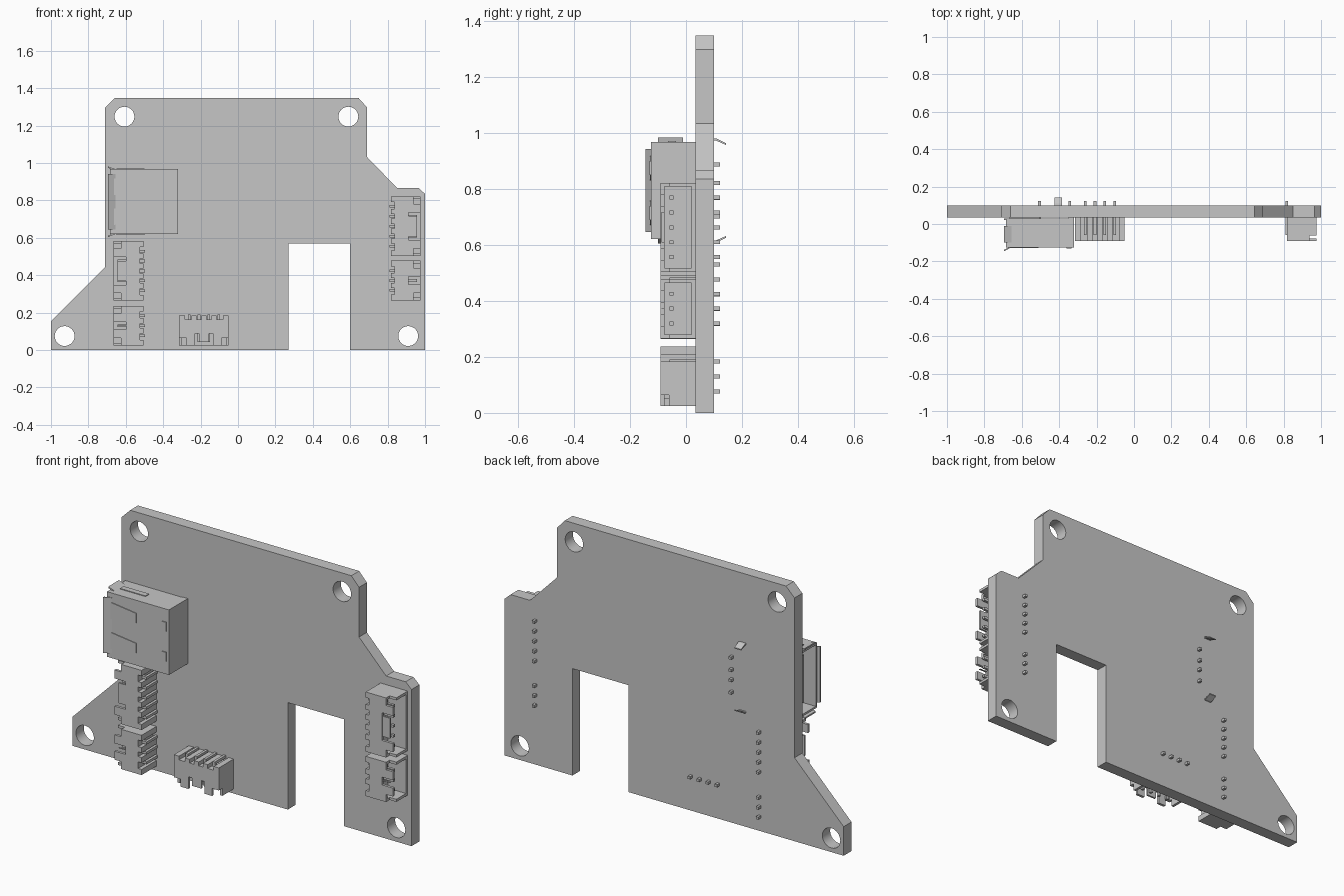
import bpy, bmesh, math
from mathutils import Vector

cube = bpy.data.objects.get("Cube")
if cube:
    bpy.data.objects.remove(cube, do_unlink=True)

# One plain grey for everything
GREY = bpy.data.materials.new("light grey")
GREY.use_nodes = True
GREY.diffuse_color = (.565, .565, .565, 1)
GREY.node_tree.nodes["Principled BSDF"].inputs["Base Color"].default_value = GREY.diffuse_color

FRONT, BACK = 0.034, 0.10      # board faces in y
PITCH = 0.053                  # pin spacing


def prism(bm, points, offset):
    """Polygon swept along an offset."""
    offset = Vector(offset)
    a = [bm.verts.new(p) for p in points]
    b = [bm.verts.new(Vector(p) + offset) for p in points]
    bm.faces.new(a)
    bm.faces.new(b[::-1])
    for i in range(len(a)):
        j = (i + 1) % len(a)
        bm.faces.new((a[j], a[i], b[i], b[j]))


def box(bm, p, q):
    (x0, y0, z0), (x1, y1, z1) = p, q
    prism(bm, [(x0, y0, z0), (x1, y0, z0), (x1, y1, z0), (x0, y1, z0)], (0, 0, z1 - z0))


def finish(bm, name):
    bmesh.ops.recalc_face_normals(bm, faces=bm.faces[:])
    mesh = bpy.data.meshes.new(name)
    bm.to_mesh(mesh)
    bm.free()
    mesh.materials.append(GREY)
    bpy.context.collection.objects.link(bpy.data.objects.new(name, mesh))


# Board: filled outline with four mounting holes
outline = [(-1, 0), (.27, 0), (.27, .57), (.6, .57), (.6, 0), (1, 0), (1, .835),
           (.965, .867), (.85, .867), (.69, 1.032), (.69, 1.297), (.645, 1.347),
           (-.66, 1.347), (-.71, 1.297), (-.71, .445), (-1, .155)]
holes = [(-.607, 1.248), (.59, 1.248), (-.927, .075), (.91, .075)]
curve = bpy.data.curves.new("board", "CURVE")
curve.dimensions = "2D"
curve.fill_mode = "BOTH"
curve.extrude = (BACK - FRONT) / 2


def loop(points):
    s = curve.splines.new("POLY")
    s.points.add(len(points) - 1)
    for sp, (x, y) in zip(s.points, points):
        sp.co = (x, y, 0, 1)
    s.use_cyclic_u = True


loop(outline)
for cx, cz in holes:
    angles = [math.tau * i / 32 for i in range(32)]
    loop([(cx + .053 * math.cos(a), cz + .053 * math.sin(a)) for a in angles])
board = bpy.data.objects.new("board", curve)
bpy.context.collection.objects.link(board)
board.location.y = (FRONT + BACK) / 2
board.rotation_euler.x = math.pi / 2
curve.materials.append(GREY)
bpy.context.view_layer.objects.active = board
board.select_set(True)
bpy.ops.object.convert(target="MESH")
bpy.ops.object.shade_smooth_by_angle(angle=math.radians(30))


# Pin header sockets: u along the pins, v towards the opening, w off the board
def socket(name, centre, facing, pins):
    d = Vector((facing[0], 0, facing[1]))
    side = Vector((abs(facing[1]), 0, abs(facing[0])))
    origin = Vector((centre[0], FRONT, centre[1]))
    half = (pins * PITCH + .053) / 2
    depth, height, wall = .16, .125, .014

    def add(bm, u0, u1, v0, v1, w0, w1):
        p, q = (origin + side * u + d * v + Vector((0, -w, 0))
                for u, v, w in ((u0, v0, w0), (u1, v1, w1)))
        box(bm, p, q)

    shell, metal = bmesh.new(), bmesh.new()
    add(shell, -half, half, .02, .055, 0, height)                    # rear block
    add(shell, -half, half, .055, depth, 0, wall)                    # floor
    add(shell, -half, half, .055, .095, height - wall, height)       # roof
    mid = half - .085
    for s in (-1, 1):
        add(shell, s * half, s * (half - wall), .055, depth, 0, height - .03)
        add(shell, s * half, s * (half - wall), .055, .12, height - .03, height)
        add(shell, s * (half - .04), s * mid, .095, depth, height - wall, height)
        add(shell, s * half, s * (half - .04), .095, .12, height - wall, height)
        add(shell, s * half, s * (half - .03), 0, .02, 0, height)    # rear corners
    add(shell, -mid + .02, mid - .02, .095, .14, height - wall, height - .004)
    for i in range(pins):
        u = (i - (pins - 1) / 2) * PITCH
        add(metal, u - .007, u + .007, -.007, .007, FRONT - .122, .09)
        add(metal, u - .007, u + .007, -.007, .14, .078, .092)
        if i:
            c = u - PITCH / 2
            add(shell, c - .014, c + .014, 0, .02, 0, height)        # rear ribs
    finish(shell, name)
    finish(metal, name + "_pins")


socket("right_upper_socket", (-.505, .423), (-1, 0), 5)
socket("right_lower_socket", (-.505, .13), (-1, 0), 3)
socket("left_upper_socket", (.817, .662), (1, 0), 5)
socket("left_lower_socket", (.817, .372), (1, 0), 3)
socket("bottom_socket", (-.182, .184), (0, -1), 4)

# Large port: open metal shell facing -x
X0, X1, Y0, Y1, Z0, Z1, T = -.685, -.32, -.125, .03, .62, .967, .01
MID = (Z0 + Z1) / 2
bm = bmesh.new()
box(bm, (X0, Y0, Z0), (X1, Y0 + T, Z1))
box(bm, (X0, Y1 - T, Z0), (X1, Y1, Z1))
box(bm, (X0, Y0 + T, Z0), (X1, Y1 - T, Z0 + T))
box(bm, (X0, Y0 + T, Z1 - T), (X1, Y1 - T, Z1))
box(bm, (X1 - .03, Y0, Z0), (X1, FRONT, Z1))
for s in (-1, 1):
    # flared side lip, spring fingers and rear latch
    z = MID + s * (Z1 - Z0) / 2
    prism(bm, [(X0 + .03, -.1, z), (X0 - .01, -.1, z + s * .015),
               (X0 - .01, -.01, z + s * .015), (X0 + .03, -.01, z)], (0, 0, -s * .008))
    c = MID + s * .08
    prism(bm, [(-.67, Y0, c - .045), (-.51, Y0, c - .025),
               (-.51, Y0, c + .025), (-.67, Y0, c + .045)], (0, -.004, 0))
    box(bm, (-.36, Y0 - .005, c - .025), (-.335, Y0, c + .025))
    box(bm, (-.65, -.065, z), (-.5, -.035, z + s * .004))
# front and back lips
for y, flare in ((Y0, -.02), (Y1, 0)):
    thick = math.copysign(.008, -y)
    prism(bm, [(X0 + .03, y, .645), (X0 - .01, y + flare, .645),
               (X0 - .01, y + flare, .942), (X0 + .03, y, .942)], (0, thick, 0))
finish(bm, "port_shell")

bm = bmesh.new()
box(bm, (X0 + .03, -.06, .665), (X1 - .03, -.02, .92))
finish(bm, "port_tongue")

# Port pins and bent holding tabs behind the board
bm = bmesh.new()
for off in (-.093, -.027, .027, .093):
    z = MID + off
    box(bm, (-.351, 0, z - .007), (-.337, .122, z + .007))
for s in (-1, 1):
    z = MID + s * .175
    prism(bm, [(-.425, .05, z), (-.425, .09, z + s * .012), (-.425, .11, z + s * .01),
               (-.425, .142, z - s * .006), (-.425, .142, z - s * .012),
               (-.425, .105, z + s * .004), (-.425, .05, z - s * .008)], (.04, 0, 0))
finish(bm, "port_pins")
